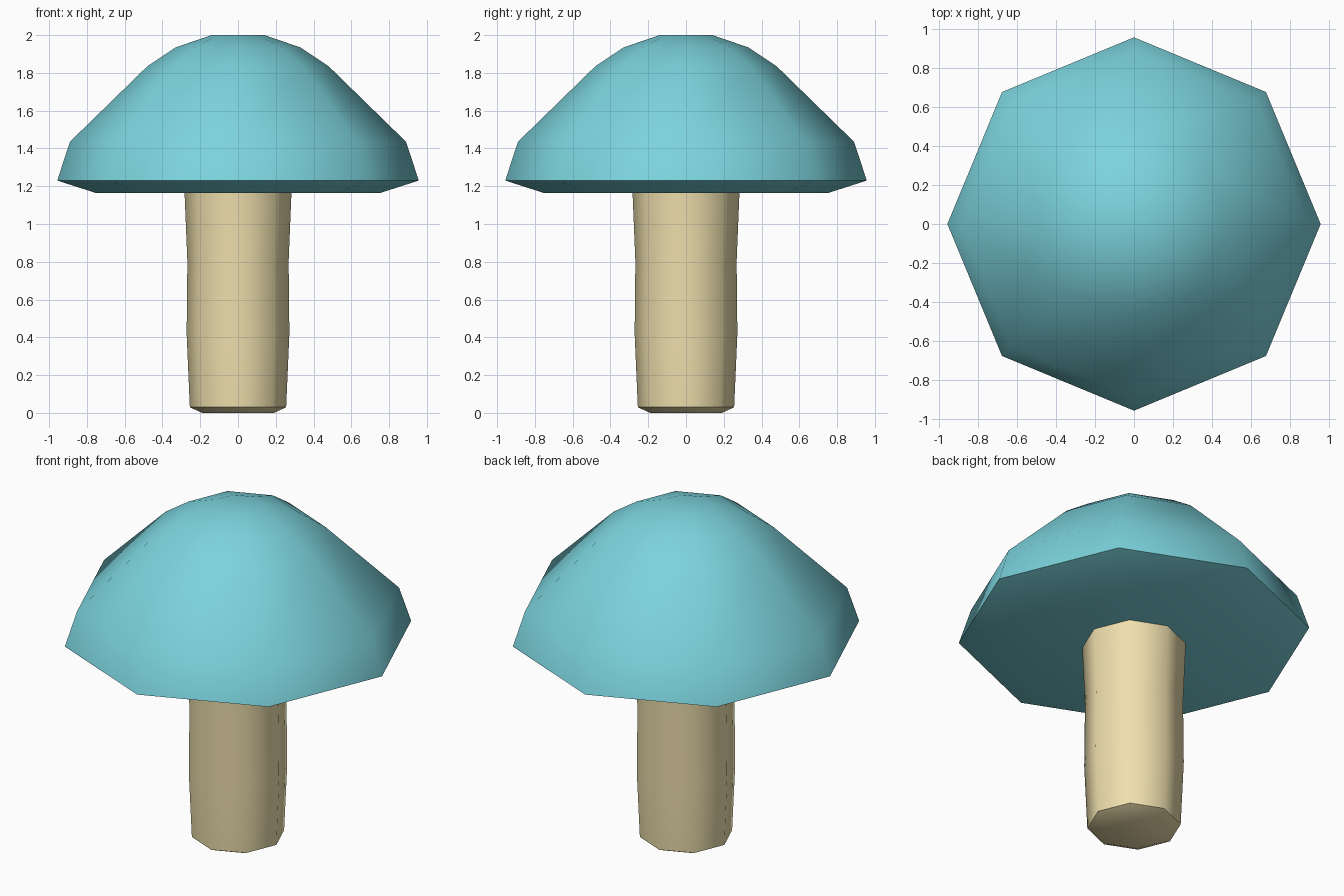
import bpy, bmesh, math

if "Cube" in bpy.data.objects:
    bpy.data.objects.remove(bpy.data.objects["Cube"])

SIDES = 8


def material(name, color):
    m = bpy.data.materials.new(name)
    m.diffuse_color = color
    m.use_nodes = True
    m.node_tree.nodes["Principled BSDF"].inputs["Base Color"].default_value = m.diffuse_color
    return m


def lathe(name, profile, mat):
    """Revolve (radius, z) points, bottom to top, into a closed octagonal solid."""
    bm = bmesh.new()
    rings = []
    for r, z in profile:
        angles = [2 * math.pi * i / SIDES for i in range(SIDES)]
        rings.append([bm.verts.new((r * math.cos(a), r * math.sin(a), z)) for a in angles])
    for low, high in zip(rings, rings[1:]):
        for i in range(SIDES):
            j = (i + 1) % SIDES
            bm.faces.new((low[i], low[j], high[j], high[i]))
    bm.faces.new(rings[0][::-1])
    bm.faces.new(rings[-1])
    mesh = bpy.data.meshes.new(name)
    bm.to_mesh(mesh)
    bm.free()
    ob = bpy.data.objects.new(name, mesh)
    bpy.context.collection.objects.link(ob)
    mesh.materials.append(mat)
    bpy.ops.object.select_all(action='DESELECT')
    ob.select_set(True)
    bpy.context.view_layer.objects.active = ob
    bpy.ops.object.shade_smooth_by_angle(angle=math.radians(55))
    return ob


# Stem, slightly swollen, with a bevelled foot
lathe("stem", [(0.19, 0.0), (0.255, 0.03), (0.272, 0.42), (0.268, 0.80), (0.283, 1.165)],
      material("stem_cream", (0.86, 0.74, 0.42, 1)))

# Domed cap with a shallow underside
lathe("cap", [(0.755, 1.165), (0.957, 1.23), (0.89, 1.435), (0.48, 1.835),
              (0.33, 1.935), (0.14, 2.0)],
      material("cap_teal", (0.20, 0.65, 0.72, 1)))
